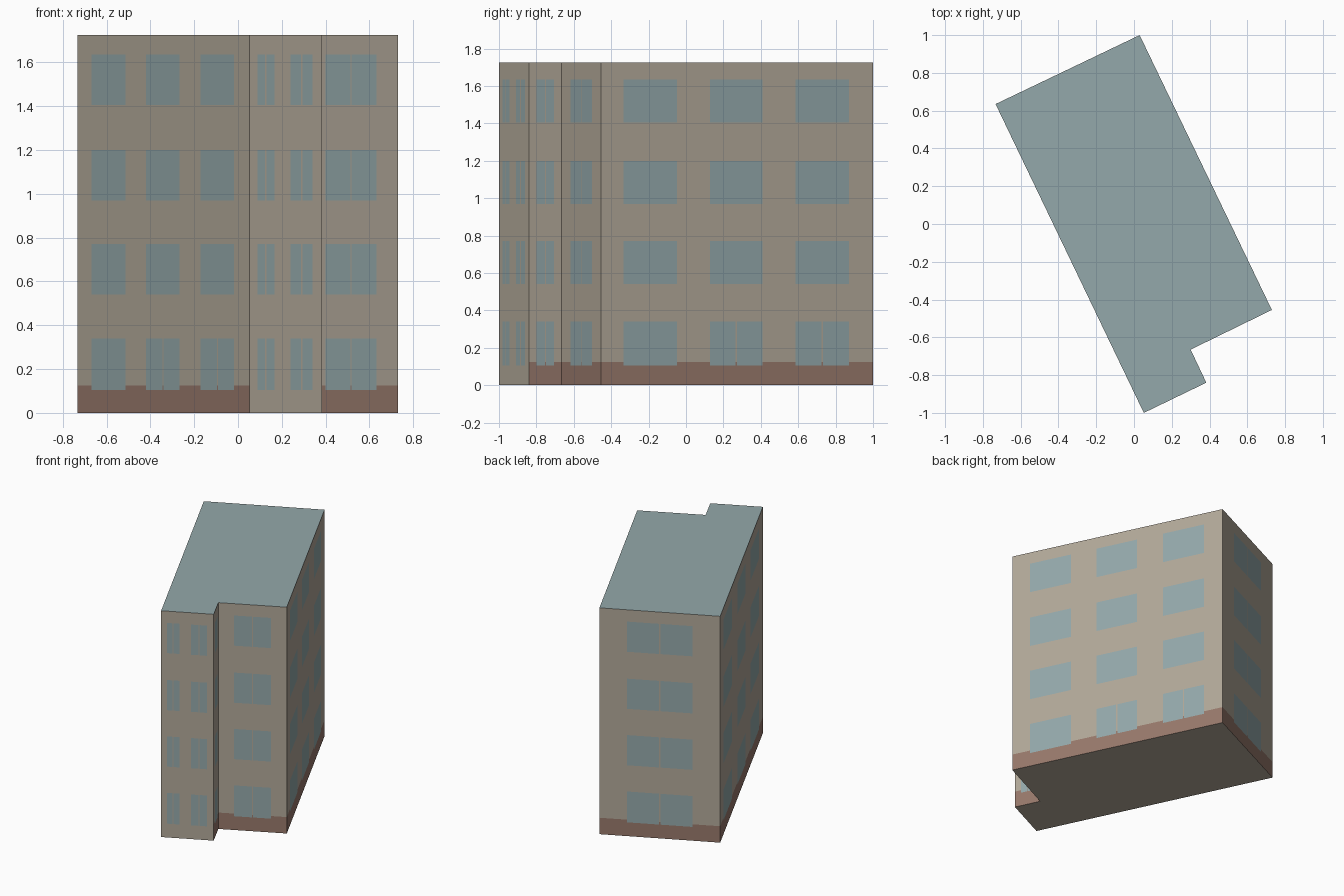
import bpy
import bmesh

cube = bpy.data.objects.get("Cube")
if cube:
    bpy.data.objects.remove(cube, do_unlink=True)


def material(name, rgb):
    mat = bpy.data.materials.new(name)
    mat.use_nodes = True
    mat.diffuse_color = (*rgb, 1)
    mat.node_tree.nodes["Principled BSDF"].inputs["Base Color"].default_value = (*rgb, 1)
    return mat


plaster = material("beige plaster", (0.445, 0.392, 0.318))
glass = material("blue grey glass", (0.295, 0.395, 0.405))
brick = material("brown plinth", (0.31, 0.19, 0.148))
WALL, WINDOW, PLINTH = range(3)

HEIGHT = 1.725
PLINTH_TOP = 0.125
FLOORS = [(0.105, 0.34), (0.54, 0.77), (0.97, 1.2), (1.405, 1.635)]
LEVELS = sorted({0, PLINTH_TOP, HEIGHT, *(z for floor in FLOORS for z in floor)})


def split(start, end, gap):
    """Two panes with a mullion between them."""
    mid = (start + end) / 2
    return [(start, mid - gap / 2), (mid + gap / 2, end)]


# Panes are fractions along each wall; seams are ground-floor mullions
long_wall = dict(panes=[(0.083, 0.279), (0.4, 0.593), (0.716, 0.911)],
                 seams=[0.497, 0.814], plinth=True)
annex_front = dict(panes=split(0.11, 0.345, 0.02) + split(0.57, 0.872, 0.022),
                   seams=[], plinth=False)
annex_side = dict(panes=split(0.24, 0.77, 0.03), seams=[], plinth=True)
wide_bay = dict(panes=split(0.23, 0.77, 0.012), seams=[], plinth=True)

# Footprint corners, counter-clockwise, each with the wall that starts there
WALLS = [
    ((0.052, -1.0), annex_front),
    ((0.383, -0.84), annex_side),
    ((0.3, -0.665), wide_bay),
    ((0.73, -0.455), long_wall),
    ((0.03, 1.0), wide_bay),
    ((-0.733, 0.635), long_wall),
]
SEAM = 0.003


def face_material(wall, t, z):
    """Pick the colour of a wall cell from its centre."""
    glazed = any(a < t < b for a, b in wall["panes"]) and any(a < z < b for a, b in FLOORS)
    mullion = z < FLOORS[0][1] and any(abs(t - s) < SEAM for s in wall["seams"])
    if glazed and not mullion:
        return WINDOW
    return PLINTH if wall["plinth"] and z < PLINTH_TOP else WALL


def finish(bm, name, mats):
    mesh = bpy.data.meshes.new(name)
    bm.to_mesh(mesh)
    bm.free()
    for mat in mats:
        mesh.materials.append(mat)
    bpy.context.collection.objects.link(bpy.data.objects.new(name, mesh))


# Outer walls, cut into cells along the window edges
bm = bmesh.new()
for i, ((x0, y0), wall) in enumerate(WALLS):
    x1, y1 = WALLS[(i + 1) % len(WALLS)][0]
    cuts = {0, 1, *(t for pane in wall["panes"] for t in pane)}
    cuts |= {s + d for s in wall["seams"] for d in (-SEAM, SEAM)}
    cuts = sorted(cuts)
    grid = [[bm.verts.new((x0 + (x1 - x0) * t, y0 + (y1 - y0) * t, z)) for z in LEVELS]
            for t in cuts]
    for c in range(len(cuts) - 1):
        for r in range(len(LEVELS) - 1):
            face = bm.faces.new((grid[c][r], grid[c + 1][r],
                                 grid[c + 1][r + 1], grid[c][r + 1]))
            face.material_index = face_material(
                wall, (cuts[c] + cuts[c + 1]) / 2, (LEVELS[r] + LEVELS[r + 1]) / 2)
bmesh.ops.remove_doubles(bm, verts=bm.verts, dist=0.0005)
finish(bm, "outer_walls", [plaster, glass, brick])


# Flat roof and underside follow the footprint
def slab(name, z, mat, up):
    bm = bmesh.new()
    verts = [bm.verts.new((*corner, z)) for corner, _ in WALLS]
    bm.faces.new(verts if up else verts[::-1])
    finish(bm, name, [mat])


slab("flat_roof", HEIGHT, glass, True)
slab("ground_floor", 0, plaster, False)
